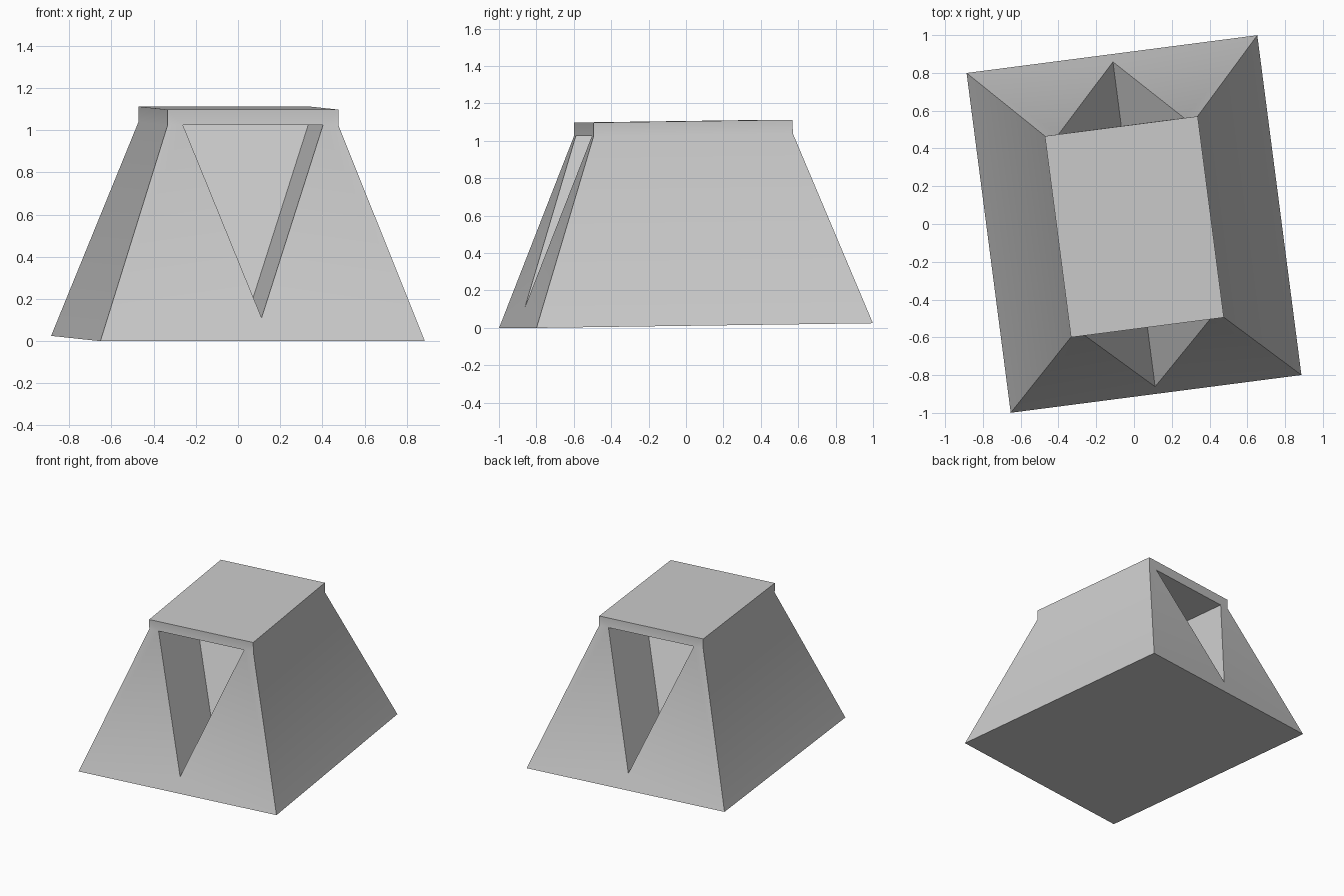
import bpy
import bmesh
import math
from mathutils import Matrix, Vector

if "Cube" in bpy.data.objects:
    bpy.data.objects.remove(bpy.data.objects["Cube"], do_unlink=True)

# Half widths, half depths and heights of the block
BASE_X, BASE_Y = 0.776, 0.907
TOP_X, TOP_Y = 0.408, 0.537
SHOULDER, HEIGHT = 1.02, 1.093
# Wedge-shaped notch in each end
NOTCH_X, NOTCH_LOW, NOTCH_DEPTH = 0.335, 0.11, 0.53

grey = bpy.data.materials.new("light_grey")
grey.use_nodes = True
colour = (0.6, 0.6, 0.6, 1)
grey.diffuse_color = colour
grey.node_tree.nodes["Principled BSDF"].inputs["Base Color"].default_value = colour

bm = bmesh.new()


def ring(hx, hy, z):
    return [bm.verts.new((x * hx, y * hy, z))
            for x, y in ((-1, -1), (1, -1), (1, 1), (-1, 1))]


# Tapered body with an upright collar
base = ring(BASE_X, BASE_Y, 0)
shoulder = ring(TOP_X, TOP_Y, SHOULDER)
top = ring(TOP_X, TOP_Y, HEIGHT)
bm.faces.new(base[::-1])
bm.faces.new(top)
for i, j in ((1, 2), (3, 0)):
    bm.faces.new((base[i], base[j], shoulder[j], shoulder[i]))
    bm.faces.new((shoulder[i], shoulder[j], top[j], top[i]))

# Sloped ends, each with a triangular notch sunk into it
low_y = -BASE_Y + (BASE_Y - TOP_Y) * NOTCH_LOW / SHOULDER
mouth = [Vector((-NOTCH_X, -TOP_Y, SHOULDER)), Vector((0, low_y, NOTCH_LOW)),
         Vector((NOTCH_X, -TOP_Y, SHOULDER))]
for turn, (i, j) in ((0, (0, 1)), (math.pi, (2, 3))):
    spin = Matrix.Rotation(turn, 3, 'Z')
    outer = [bm.verts.new(spin @ p) for p in mouth]
    inner = [bm.verts.new(spin @ (p + Vector((0, NOTCH_DEPTH, 0)))) for p in mouth]
    left, tip, right = outer
    bm.faces.new((base[i], tip, left, shoulder[i]))
    bm.faces.new((base[i], base[j], tip))
    bm.faces.new((base[j], shoulder[j], right, tip))
    bm.faces.new((shoulder[i], left, right, shoulder[j], top[j], top[i]))
    for a in range(3):
        b = (a + 1) % 3
        bm.faces.new((outer[a], outer[b], inner[b], inner[a]))
    bm.faces.new(inner)

bmesh.ops.recalc_face_normals(bm, faces=bm.faces)

# Slight turn and lean of the whole block
bm.transform(Matrix.Translation((0, 0, 0.0125))
             @ Matrix.Rotation(math.radians(7.4), 4, 'Z')
             @ Matrix.Rotation(math.radians(0.79), 4, 'X'))

mesh = bpy.data.meshes.new("notched_block")
bm.to_mesh(mesh)
bm.free()
mesh.materials.append(grey)
block = bpy.data.objects.new("notched_block", mesh)
bpy.context.collection.objects.link(block)
bpy.context.view_layer.objects.active = block
block.select_set(True)
bpy.ops.object.shade_smooth_by_angle(angle=math.radians(30))
